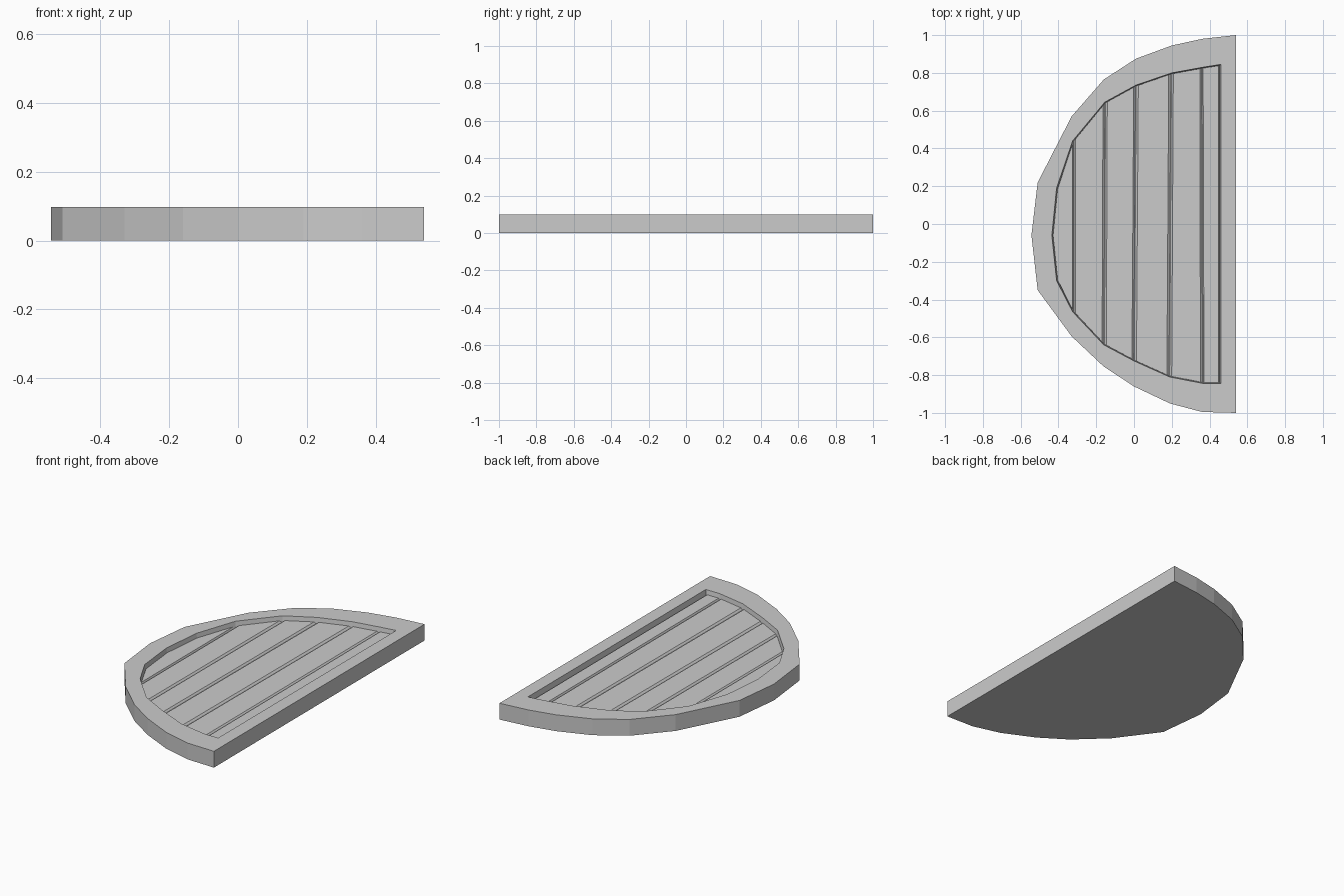
import bpy, bmesh

if "Cube" in bpy.data.objects:
    bpy.data.objects.remove(bpy.data.objects["Cube"])

TOP, FLOOR, PLANK = 0.098, 0.062, 0.072

# Outlines, from the back straight-edge corner round to the front one
outer = [(.54, 1), (.36, .98), (.2, .945), (.01, .875), (-.16, .765), (-.33, .57),
         (-.51, .22), (-.543, -.06), (-.51, -.35), (-.33, -.595), (-.16, -.755),
         (0, -.86), (.19, -.95), (.36, -.995), (.54, -1)]
inner = [(.46, .845), (.365, .83), (.2, .8), (.01, .735), (-.155, .645), (-.325, .44),
         (-.41, .19), (-.435, -.06), (-.41, -.3), (-.325, -.465), (-.16, -.64),
         (0, -.725), (.19, -.81), (.37, -.845), (.46, -.845)]
base = [(x * .985, y * .993) for x, y in inner]


def finish(name, bm):
    bmesh.ops.recalc_face_normals(bm, faces=bm.faces)
    mesh = bpy.data.meshes.new(name)
    bm.to_mesh(mesh)
    bm.free()
    obj = bpy.data.objects.new(name, mesh)
    bpy.context.collection.objects.link(obj)
    return obj


def ring(bm, points, z):
    return [bm.verts.new((x, y, z)) for x, y in points]


def bridge(bm, a, b):
    n = len(a)
    for i in range(n):
        j = (i + 1) % n
        bm.faces.new((a[i], a[j], b[j], b[i]))


# Half-round frame with a shallow recess
bm = bmesh.new()
loops = [ring(bm, outer, 0), ring(bm, outer, TOP), ring(bm, inner, TOP), ring(bm, base, FLOOR)]
for a, b in zip(loops, loops[1:]):
    bridge(bm, a, b)
bm.faces.new(loops[0])
bm.faces.new(loops[-1])
finish("half_round_frame", bm)


# Planks with chamfered long edges, separated by narrow grooves
def lerp(p, q, t):
    return (p[0] + (q[0] - p[0]) * t, p[1] + (q[1] - p[1]) * t)


def plank_outline(i, t):
    k = 14 - i
    if i == 5:  # rounded end plank
        return [lerp(base[5], base[6], t), *base[6:9], lerp(base[9], base[8], t)]
    return [lerp(base[i], base[i + 1], t), lerp(base[i + 1], base[i], t),
            lerp(base[k - 1], base[k], t), lerp(base[k], base[k - 1], t)]


for i in range(6):
    bm = bmesh.new()
    low = ring(bm, plank_outline(i, .01), FLOOR)
    high = ring(bm, plank_outline(i, .07), PLANK)
    bridge(bm, low, high)
    bm.faces.new(low)
    bm.faces.new(high)
    finish(f"plank_{i + 1}", bm)
